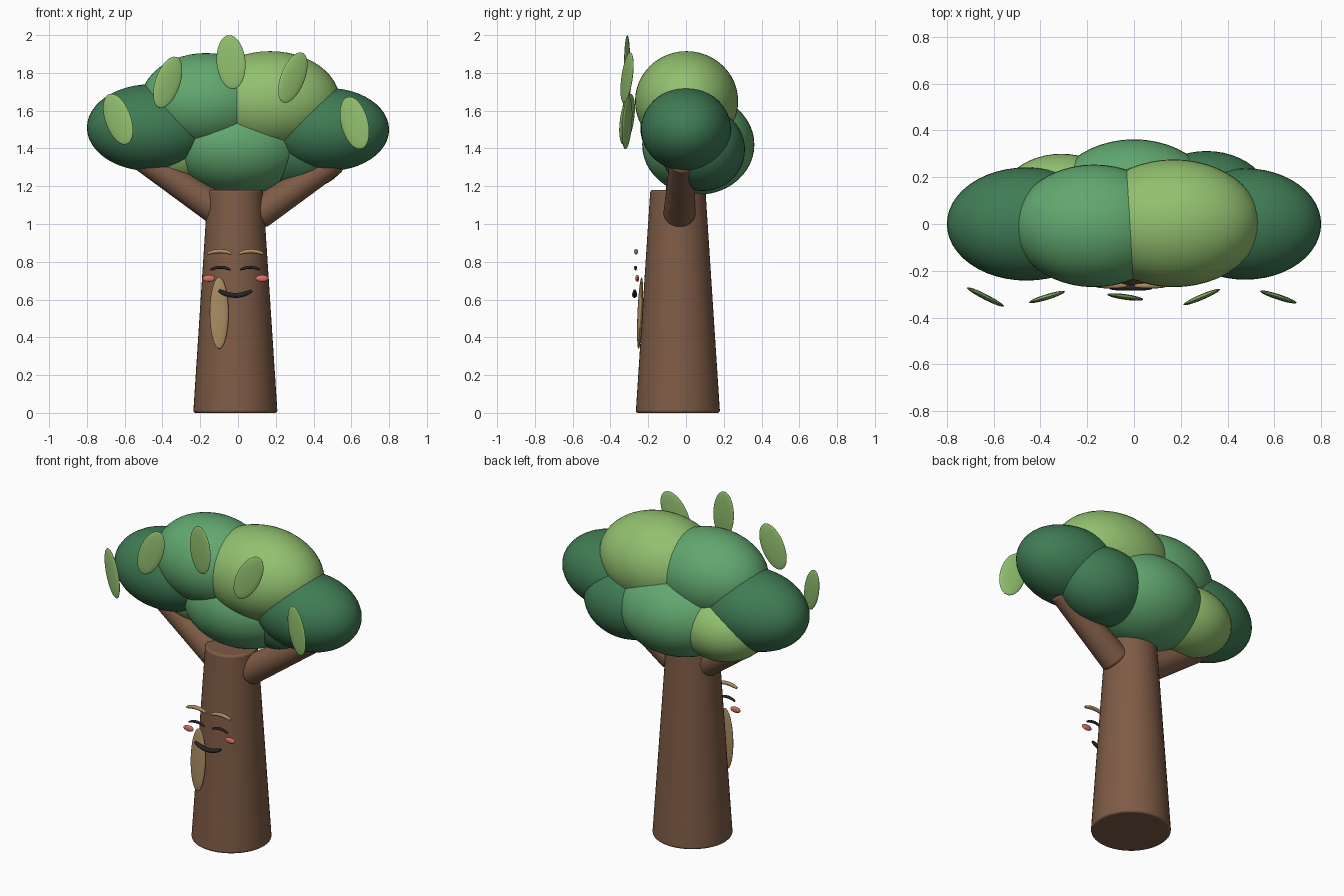
import bpy
from math import radians, pi
from mathutils import Vector

if "Cube" in bpy.data.objects:
    bpy.data.objects.remove(bpy.data.objects["Cube"])


def material(name, rgb):
    m = bpy.data.materials.new(name)
    m.diffuse_color = (*rgb, 1)
    m.use_nodes = True
    m.node_tree.nodes["Principled BSDF"].inputs["Base Color"].default_value = m.diffuse_color
    return m


BARK = material("bark", (0.21, 0.105, 0.06))
TAN = material("tan", (0.40, 0.26, 0.12))
DARK = material("dark_green", (0.05, 0.20, 0.09))
MID = material("mid_green", (0.12, 0.39, 0.16))
LIGHT = material("light_green", (0.29, 0.53, 0.16))
LINE = material("charcoal", (0.02, 0.02, 0.02))
PINK = material("pink", (0.68, 0.17, 0.12))


def finish(name, mat):
    ob = bpy.context.object
    ob.name = name
    ob.data.materials.append(mat)
    bpy.ops.object.shade_smooth_by_angle(angle=radians(40))
    return ob


def ellipsoid(name, loc, radii, mat, rot=(0, 0, 0), seg=48):
    bpy.ops.mesh.primitive_uv_sphere_add(segments=seg, ring_count=seg // 2, location=loc,
                                         rotation=[radians(a) for a in rot])
    bpy.context.object.scale = radii
    bpy.ops.object.transform_apply(location=False, rotation=False, scale=True)
    return finish(name, mat)


def tapered(name, a, b, ra, rb, mat, bevel):
    a, b = Vector(a), Vector(b)
    bpy.ops.mesh.primitive_cone_add(vertices=48, radius1=ra, radius2=rb, depth=(b - a).length,
                                    location=(a + b) / 2)
    ob = bpy.context.object
    ob.rotation_euler = (b - a).to_track_quat('Z', 'Y').to_euler()
    mod = ob.modifiers.new("rounded_rim", 'BEVEL')
    mod.width, mod.segments, mod.limit_method = bevel, 3, 'ANGLE'
    mod.angle_limit = radians(40)
    return finish(name, mat)


def arc_tube(name, x, z, half_w, rise, y, r, mat):
    """Rounded tube along a shallow arc on the trunk front."""
    cu = bpy.data.curves.new(name, 'CURVE')
    cu.dimensions = '3D'
    cu.bevel_depth, cu.bevel_resolution, cu.use_fill_caps = r, 4, True
    sp = cu.splines.new('POLY')
    n = 17
    sp.points.add(n - 1)
    for i, p in enumerate(sp.points):
        t = -1 + 2 * i / (n - 1)
        p.co = (x + half_w * t, y, z + rise * (1 - t * t), 1)
        p.radius = 1 - 0.45 * abs(t) ** 4
    sp.use_smooth = True
    ob = bpy.data.objects.new(name, cu)
    bpy.context.collection.objects.link(ob)
    cu.materials.append(mat)


# Trunk and two branches
tapered("trunk", (-0.014, -0.043, 0), (-0.014, -0.043, 1.18), 0.223, 0.146, BARK, 0.012)
tapered("branch_left", (-0.10, -0.035, 1.07), (-0.52, -0.02, 1.355), 0.085, 0.066, BARK, 0.015)
tapered("branch_right", (0.10, -0.035, 1.05), (0.52, -0.02, 1.335), 0.085, 0.066, BARK, 0.015)

# Foliage
for name, loc, radii, mat in (
    ("foliage_left", (-0.46, 0, 1.51), (0.34, 0.242, 0.23), DARK),
    ("foliage_right", (0.475, 0, 1.5), (0.325, 0.238, 0.22), DARK),
    ("foliage_top_left", (-0.17, -0.008, 1.65), (0.345, 0.262, 0.255), MID),
    ("foliage_top_right", (0.17, 0.003, 1.65), (0.37, 0.273, 0.265), LIGHT),
    ("foliage_centre", (0, 0.065, 1.42), (0.37, 0.297, 0.265), MID),
    ("foliage_back_left", (-0.31, 0.09, 1.40), (0.27, 0.21, 0.195), LIGHT),
    ("foliage_back_right", (0.31, 0.09, 1.395), (0.28, 0.222, 0.22), DARK),
):
    ellipsoid(name, loc, radii, mat)

# Flat leaves: x, z, half width, lean, yaw
for i, (x, z, w, lean, yaw) in enumerate((
    (-0.635, 1.555, 0.075, -23, -27),
    (-0.372, 1.75, 0.068, 20, 17),
    (-0.037, 1.857, 0.077, -5, -8),
    (0.29, 1.775, 0.068, 24, 23),
    (0.617, 1.535, 0.075, -16, -18),
)):
    ellipsoid(f"leaf_{i + 1}", (x, -0.312, z), (w, 0.012, 0.143), LIGHT, (0, lean, yaw), 32)

# Face: brows, closed eyes, cheeks, smile
for side, s in (("left", -1), ("right", 1)):
    arc_tube("brow_" + side, -0.014 + s * 0.083, 0.843, 0.065, 0.013, -0.264, 0.011, TAN)
    arc_tube("eye_" + side, -0.014 + s * 0.079, 0.757, 0.053, 0.014, -0.267, 0.008, LINE)
    ellipsoid("cheek_" + side, (-0.014 + s * 0.141, -0.258, 0.712), (0.034, 0.01, 0.018), PINK, seg=24)
arc_tube("smile", -0.014, 0.648, 0.088, -0.026, -0.272, 0.013, LINE)

# Pale bark patch
ellipsoid("bark_patch", (-0.10, -0.243, 0.528), (0.05, 0.014, 0.19), TAN, (-2.5, 0, 0), 32)
